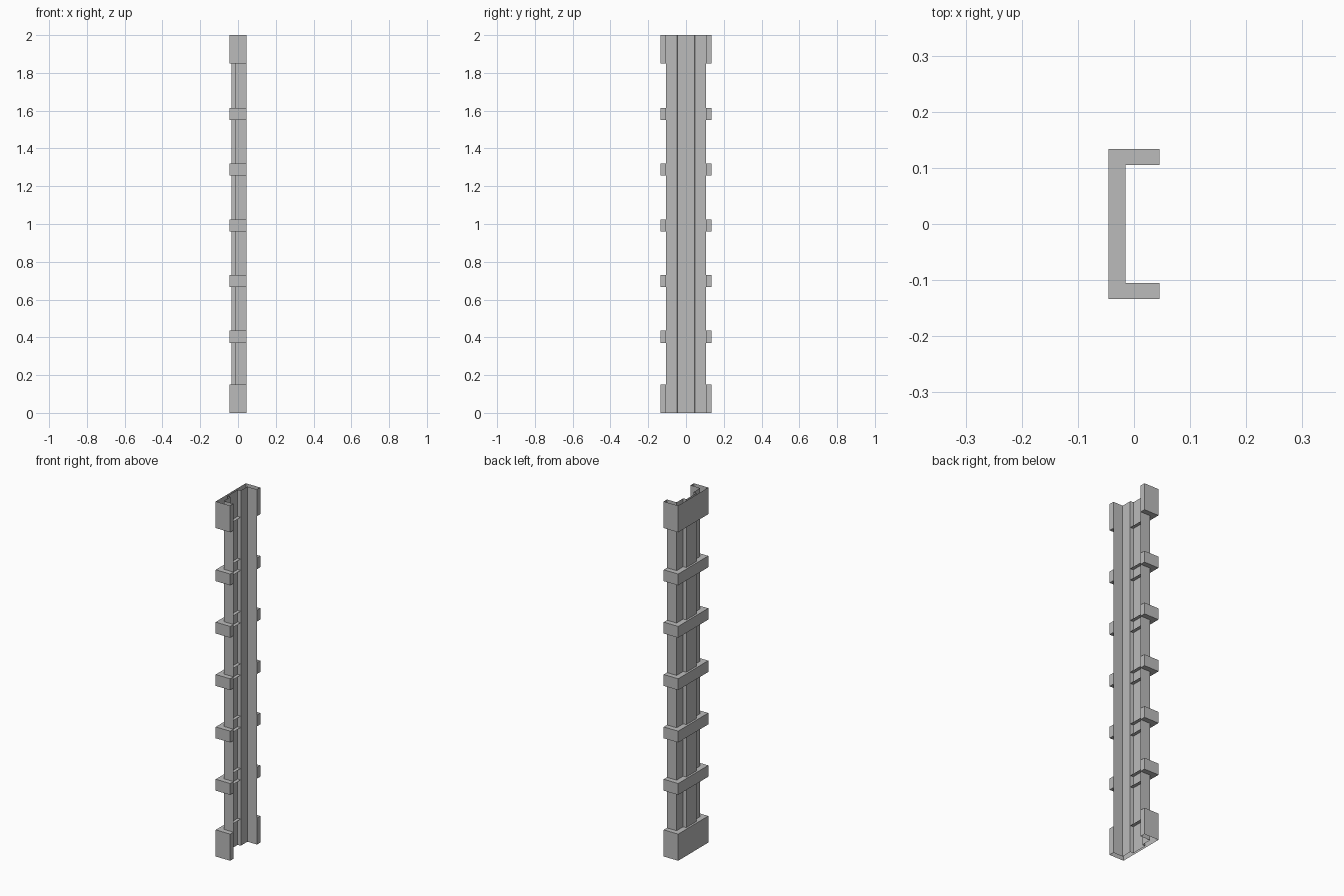
import bpy
import bmesh

scene_cube = bpy.data.objects.get("Cube")
if scene_cube:
    bpy.data.objects.remove(scene_cube, do_unlink=True)

grey = bpy.data.materials.new("plain grey")
grey.use_nodes = True
tone = (0.5, 0.5, 0.5, 1)
grey.diffuse_color = tone
grey.node_tree.nodes["Principled BSDF"].inputs["Base Color"].default_value = tone

HEIGHT = 2.0
FRONT, FLOOR, BACK = 0.045, -0.015, -0.045   # depths along x
RAIL, BAND = 0.105, 0.134                    # half widths along y
GROOVE_X, GROOVE_OUT, GROOVE_IN = -0.034, 0.047, 0.045


def finish(name, bm):
    mesh = bpy.data.meshes.new(name)
    bm.to_mesh(mesh)
    bm.free()
    mesh.materials.append(grey)
    obj = bpy.data.objects.new(name, mesh)
    bpy.context.collection.objects.link(obj)
    return obj


def ring(bm, points, z):
    return [bm.verts.new((x, y, z)) for x, y in points]


def walls(bm, low, high):
    for i in range(len(low) - 1):
        bm.faces.new((low[i], low[i + 1], high[i + 1], high[i]))


# Folded sheet rail: two flanges, a floor and a central groove
half = [(FRONT, RAIL), (FLOOR, RAIL), (FLOOR, GROOVE_OUT), (GROOVE_X, GROOVE_IN)]
profile = half + [(x, -y) for x, y in reversed(half)]
bm = bmesh.new()
walls(bm, ring(bm, profile, 0), ring(bm, profile, HEIGHT))
finish("channel_rail", bm)

# U-shaped bands wrapped around the back of the rail
outer = [(FRONT, BAND), (BACK, BAND), (BACK, -BAND), (FRONT, -BAND)]
inner = [(FRONT, RAIL), (FLOOR, RAIL), (FLOOR, -RAIL), (FRONT, -RAIL)]


def add_band(name, bottom, top):
    bm = bmesh.new()
    o_low, o_high = ring(bm, outer, bottom), ring(bm, outer, top)
    i_low, i_high = ring(bm, inner, bottom), ring(bm, inner, top)
    walls(bm, o_low, o_high)
    # End faces of the two arms
    for k in (0, -1):
        bm.faces.new((o_low[k], o_high[k], i_high[k], i_low[k]))
    # Rims are left open at the very ends of the rail
    if top < HEIGHT:
        walls(bm, o_high, i_high)
    if bottom > 0:
        walls(bm, i_low, o_low)
    bmesh.ops.recalc_face_normals(bm, faces=bm.faces)
    finish(name, bm)


add_band("bottom_end_band", 0, 0.15)
add_band("top_end_band", 1.85, HEIGHT)
for n in range(5):
    middle = 0.403 + n * 0.295
    add_band(f"band_{n + 1}", middle - 0.032, middle + 0.032)
